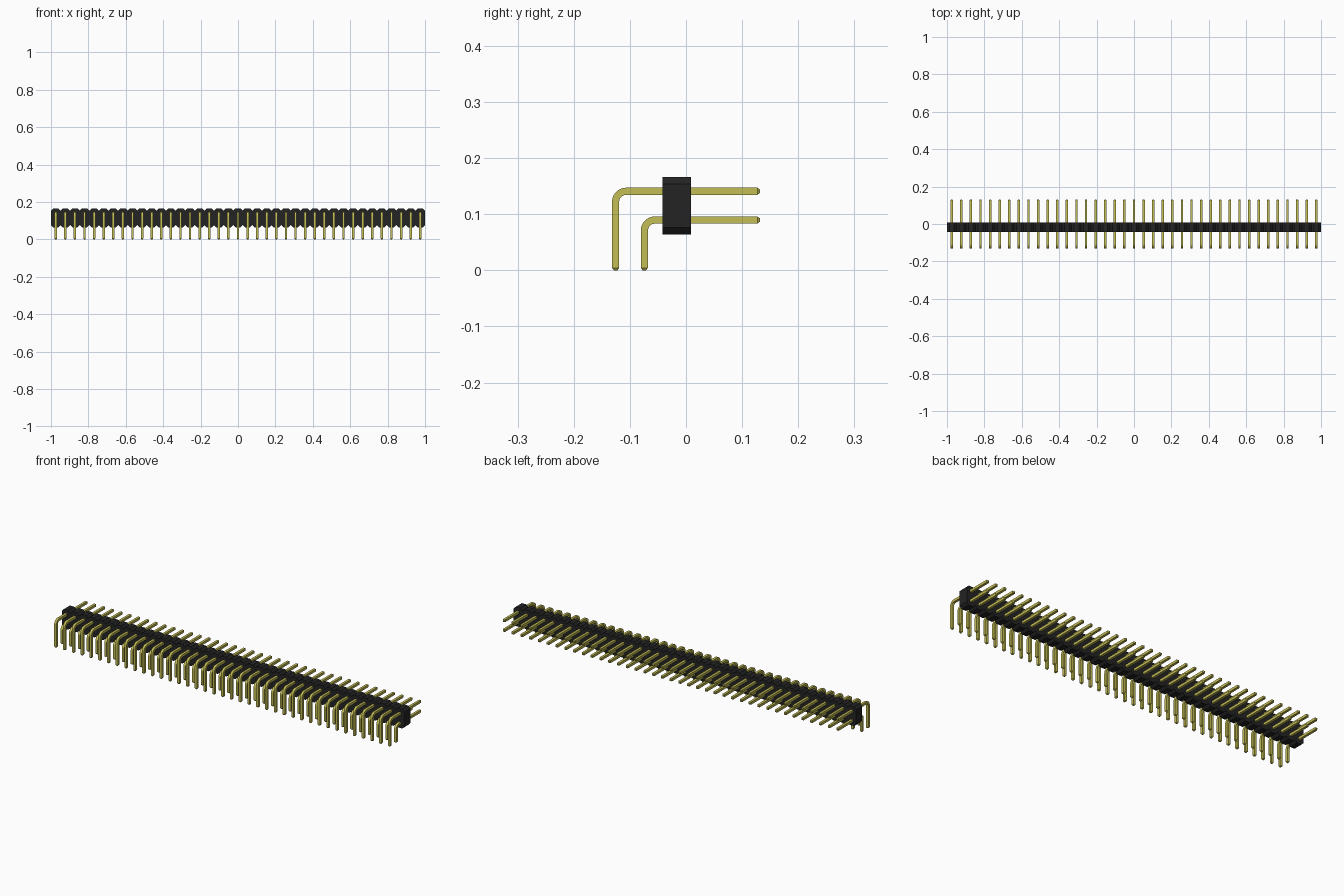
import bpy, bmesh, math
from mathutils import Vector

COUNT = 39
PITCH = 2 / COUNT
HALF = 0.0064       # half thickness of a square pin
BEND = 0.019        # centreline bend radius
TIP = 0.0045        # length of the tapered pin ends
MID_Z = 0.1152

cube = bpy.data.objects.get("Cube")
if cube:
    bpy.data.objects.remove(cube)


def material(name, colour):
    mat = bpy.data.materials.new(name)
    mat.use_nodes = True
    mat.diffuse_color = colour
    bsdf = mat.node_tree.nodes["Principled BSDF"]
    bsdf.inputs["Base Color"].default_value = colour
    bsdf.inputs["Roughness"].default_value = 0.5
    return mat


def finish(bm, name, mat):
    bmesh.ops.recalc_face_normals(bm, faces=bm.faces[:])
    mesh = bpy.data.meshes.new(name)
    bm.to_mesh(mesh)
    bm.free()
    mesh.materials.append(mat)
    obj = bpy.data.objects.new(name, mesh)
    bpy.context.collection.objects.link(obj)
    return obj


black = material("black plastic", (0.017, 0.017, 0.017, 1))
gold = material("gold metal", (0.55, 0.51, 0.09, 1))


# Housing: scalloped strip, one chamfered bay per pin pair
def housing(front, back, half_height, chamfer):
    upper = [(-1, half_height - chamfer)]
    for i in range(COUNT):
        left = -1 + i * PITCH
        right = left + PITCH
        upper += [(left + chamfer, half_height), (right - chamfer, half_height),
                  (right, half_height - chamfer)]
    outline = upper + [(x, -z) for x, z in reversed(upper)]
    bm = bmesh.new()
    face = bm.faces.new([bm.verts.new((x, front, MID_Z + z)) for x, z in outline])
    side = bmesh.ops.extrude_face_region(bm, geom=[face])
    moved = [v for v in side["geom"] if isinstance(v, bmesh.types.BMVert)]
    bmesh.ops.translate(bm, verts=moved, vec=(0, back - front, 0))
    # the extrusion can leave the first cap in place, so only close it if open
    bmesh.ops.holes_fill(bm, edges=[e for e in bm.edges if e.is_boundary])
    return finish(bm, "housing", black)


# Right-angle pin: square section swept from the foot, round the bend, to the back
def pin_row(name, foot_y, level_z, end_y):
    up, back = Vector((0, 0, 1)), Vector((0, 1, 0))
    stations = [(Vector((0, foot_y, 0)), up, 0.5),
                (Vector((0, foot_y, TIP)), up, 1)]
    centre = Vector((0, foot_y + BEND, level_z - BEND))
    for i in range(9):
        a = math.radians(90 * i / 8)
        radial = -back * math.cos(a) + up * math.sin(a)
        along = back * math.sin(a) + up * math.cos(a)
        stations.append((centre + radial * BEND, along, 1))
    stations += [(Vector((0, end_y - TIP, level_z)), back, 1),
                 (Vector((0, end_y, level_z)), back, 0.5)]

    bm = bmesh.new()
    rings = []
    across = Vector((1, 0, 0))
    for point, along, scale in stations:
        normal = across.cross(along)
        rings.append([bm.verts.new(point + (across * u + normal * v) * HALF * scale)
                      for u, v in ((-1, -1), (1, -1), (1, 1), (-1, 1))])
    for a, b in zip(rings, rings[1:]):
        for k in range(4):
            n = (k + 1) % 4
            bm.faces.new((a[k], a[n], b[n], b[k]))
    bm.faces.new(rings[0])
    bm.faces.new(rings[-1])

    row = finish(bm, name, gold)
    row.location.x = -1 + PITCH / 2
    array = row.modifiers.new("repeat", 'ARRAY')
    array.count = COUNT
    array.use_relative_offset = False
    array.use_constant_offset = True
    array.constant_offset_displace = (PITCH, 0, 0)
    return row


housing(-0.0415, 0.0085, 0.051, 0.0125)
pin_row("upper_pins", -0.1255, MID_Z + PITCH / 2, 0.1315)
pin_row("lower_pins", -0.1255 + PITCH, MID_Z - PITCH / 2, 0.1315)
